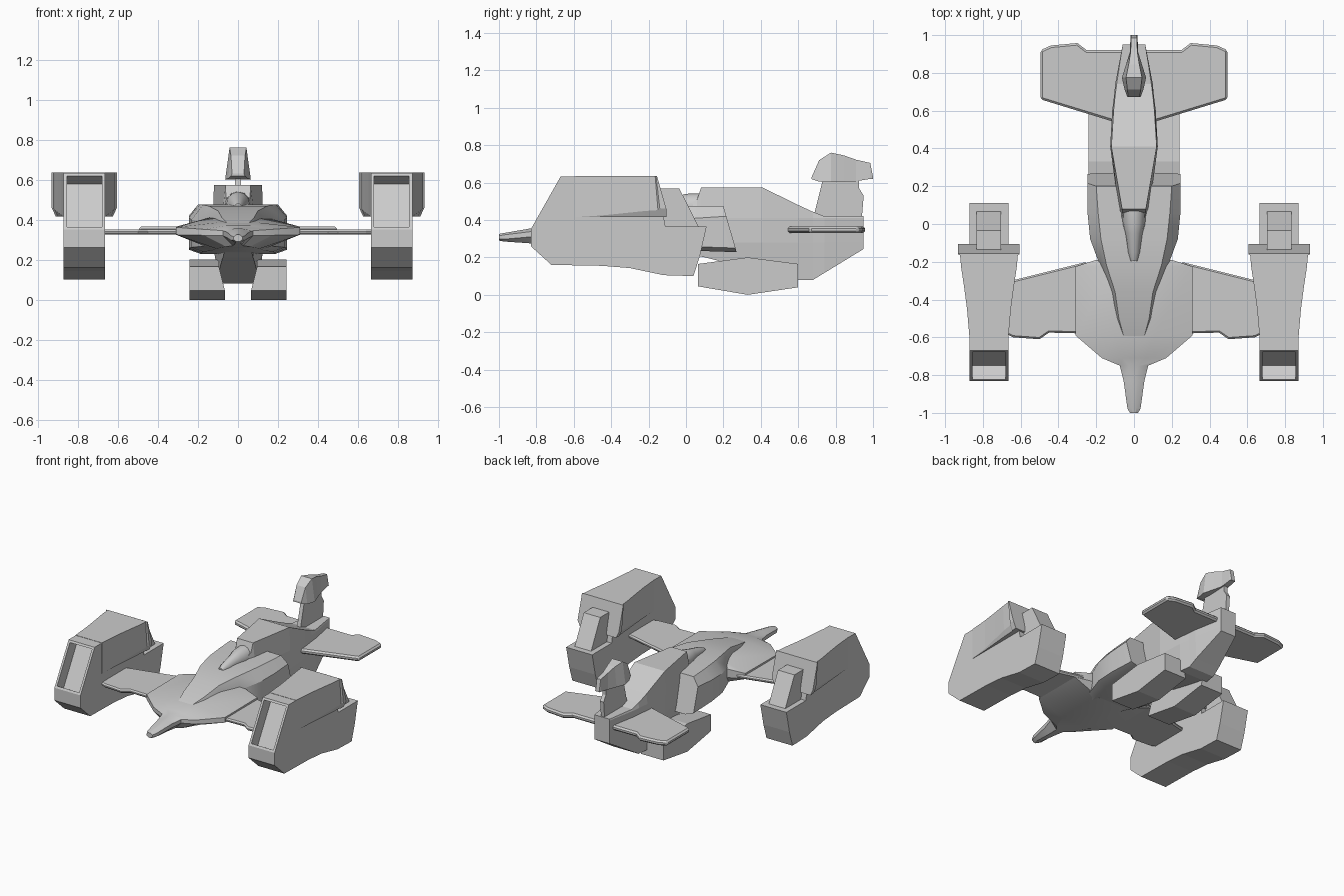
import bpy, bmesh, math
from mathutils import Vector

if "Cube" in bpy.data.objects:
    bpy.data.objects.remove(bpy.data.objects["Cube"])


def finish(name, bm, mirror=False, bevel=0, smooth=None):
    bmesh.ops.recalc_face_normals(bm, faces=bm.faces[:])
    me = bpy.data.meshes.new(name)
    bm.to_mesh(me)
    bm.free()
    ob = bpy.data.objects.new(name, me)
    bpy.context.collection.objects.link(ob)
    if bevel:
        m = ob.modifiers.new("Bevel", 'BEVEL')
        m.width, m.segments, m.limit_method = bevel, 1, 'ANGLE'
        m.angle_limit = math.radians(50)
    if mirror:
        ob.modifiers.new("Mirror", 'MIRROR').use_mirror_merge = False
    if smooth:
        bpy.context.view_layer.objects.active = ob
        ob.select_set(True)
        bpy.ops.object.shade_smooth_by_angle(angle=math.radians(smooth))
        ob.select_set(False)
    return ob


def loft_bm(rings):
    bm = bmesh.new()
    vs = [[bm.verts.new(p) for p in r] for r in rings]
    n = len(vs[0])
    for a, b in zip(vs, vs[1:]):
        for i in range(n):
            j = (i + 1) % n
            bm.faces.new((a[i], a[j], b[j], b[i]))
    bm.faces.new(vs[0])
    bm.faces.new(vs[-1])
    bmesh.ops.recalc_face_normals(bm, faces=bm.faces[:])
    return bm


def loft(name, rings, **kw):
    return finish(name, loft_bm(rings), **kw)


def side_prism(profile, x0, x1):
    """Extrude a (y, z) profile along x."""
    return loft_bm([[(x, y, z) for y, z in profile] for x in (x0, x1)])


def plate(name, outline, z0, z1, **kw):
    """Extrude an (x, y) outline along z."""
    return loft(name, [[(x, y, z) for x, y in outline] for z in (z0, z1)], **kw)


def sym(half):
    """Complete a half section, listed from top to bottom, across x = 0."""
    return half + [(-x, y, z) for x, y, z in reversed(half)]


NX = 0.768  # engine pod centre line

# Engine core with recessed intake
core = [(-.83, .35), (-.83, .26), (-.72, .16), (-.45, .155), (-.3, .143), (-.12, .105),
        (.04, .10), (.075, .21), (.11, .365), (-.11, .365), (-.16, .633), (-.67, .633)]
bm = side_prism(core, NX - .103, NX + .103)
front = max(bm.faces, key=lambda f: f.normal.dot(Vector((0, -.87, .49))))
n = front.normal.copy()
bmesh.ops.inset_region(bm, faces=[front], thickness=.022)
inner = bmesh.ops.extrude_discrete_faces(bm, faces=[front])["faces"][0]
bmesh.ops.translate(bm, verts=inner.verts[:], vec=n * -.085)
finish("engine_core", bm, mirror=True)

# Flaring upper engine shroud: top y, bottom y, half width
rings = []
for yt, yb, h in [(-.59, -.59, .104), (-.45, -.45, .116), (-.33, -.33, .132), (-.23, -.22, .147),
                  (-.165, -.15, .153), (-.16, -.14, .163), (-.155, -.105, .163)]:
    c = max(0, (h - .104) * .35)
    half = [(h, yt, .635), (h, yb, .415 + 2.2 * c), (h - c, yb, .415)]
    rings.append([(NX + x, y, z) for x, y, z in sym(half)])
loft("engine_shroud", rings, mirror=True)

# Block behind the shroud
finish("engine_rear_block", side_prism([(-.15, .567), (-.035, .567), (.07, .36), (-.13, .36)],
                                       NX - .065, NX + .065), mirror=True)

# Front wings
plate("front_wing", [(.25, -.58), (.45, -.575), (.50, -.61), (.64, -.60), (.69, -.575),
                     (.69, -.31), (.25, -.20)], .325, .351, mirror=True, bevel=.009)

# Nose and wing root: y, half width, top, edge top, edge bottom, bottom
rings = []
for y, w, zt, e1, e0, zb in [(-1, .022, .325, .315, .30, .29), (-.975, .035, .33, .32, .297, .285),
                             (-.83, .055, .355, .338, .31, .275), (-.75, .075, .36, .345, .32, .27),
                             (-.71, .17, .37, .352, .322, .265), (-.59, .31, .385, .362, .325, .255),
                             (-.225, .31, .42, .365, .325, .245), (-.19, .2, .42, .38, .32, .245)]:
    rings.append(sym([(w * .35, y, zt), (w, y, e1), (w, y, e0), (w * .35, y, zb)]))
loft("nose_and_wing_root", rings, smooth=25)

# Cowl: y, top half width, side half width, top, shoulder, bottom
rings = []
for y, wt, ws, zt, zm, zb in [(-.645, .02, .035, .365, .345, .30), (-.61, .05, .065, .38, .35, .29),
                              (-.5, .08, .105, .41, .36, .275), (-.36, .10, .13, .445, .37, .255),
                              (-.22, .145, .18, .468, .385, .245), (-.08, .175, .232, .475, .40, .24),
                              (.06, .19, .246, .475, .41, .235), (.2, .2, .245, .475, .42, .228)]:
    lean = .07 if y == .2 else 0
    rings.append(sym([(wt, y, zt), (ws, y + lean * .22, zm), (ws, y + lean * .93, zb + .022),
                      (ws * .75, y + lean, zb)]))
loft("cowl", rings, smooth=25)

# Rear fuselage and spine: y, half width, top, bottom half width, bottom
rings = []
for y, w, zt, wb, zb in [(-.02, .05, .46, .07, .235), (.06, .06, .51, .075, .21),
                         (.08, .063, .573, .078, .205), (.41, .12, .573, .10, .125),
                         (.6, .108, .48, .11, .08), (.68, .1, .443, .10, .08),
                         (.74, .092, .42, .095, .117), (.95, .06, .42, .06, .245)]:
    ws = max(w, wb) * (1.05 if y < .9 else 1)
    rings.append(sym([(w, y, zt), (ws, y, max(.41, zb)), (ws, y, max(.28, zb)), (wb, y, zb)]))
loft("rear_fuselage", rings)

# Dorsal bubble ahead of the spine
rings = []
for y, r, h, zc in [(-.195, .02, .018, .462), (-.15, .032, .035, .465), (-.05, .046, .055, .47),
                    (.0, .06, .07, .47), (.09, .066, .072, .47)]:
    rings.append([(r * math.cos(a * math.pi / 6), y, zc + h * math.sin(a * math.pi / 6))
                  for a in range(12)])
loft("dorsal_bubble", rings, smooth=35)

# Belly pods
pod = [(.065, .045), (.065, .165), (.33, .2), (.6, .165), (.6, .04), (.33, 0)]
bm = side_prism(pod, .095, .242)
for v in bm.verts:
    if v.co.x < .2 and v.co.z < .1:
        v.co.x = .065
finish("belly_pod", bm, mirror=True)

# Tailplanes
plate("tailplane", [(.05, .525), (.12, .545), (.495, .66), (.495, .92), (.44, .945), (.30, .958),
                    (.25, .92), (.05, .92)], .33, .365, mirror=True, bevel=.011)

# Tail fin with its top fairing
finish("tail_fin", side_prism([(.68, .41), (.73, .61), (.925, .62), (.925, .57), (.95, .53), (.94, .41)],
                              -.014, .014))
rings = []
for y, wb, wt, zb, zt in [(.672, .035, .03, .618, .63), (.712, .05, .035, .605, .72),
                          (.775, .064, .042, .602, .76), (.845, .042, .028, .604, .745),
                          (.91, .022, .018, .607, .722), (.985, .019, .015, .62, .705),
                          (1.0, .018, .014, .62, .63)]:
    rings.append(sym([(wt, y, zt), (wb, y, zb)]))
loft("fin_top_fairing", rings)
